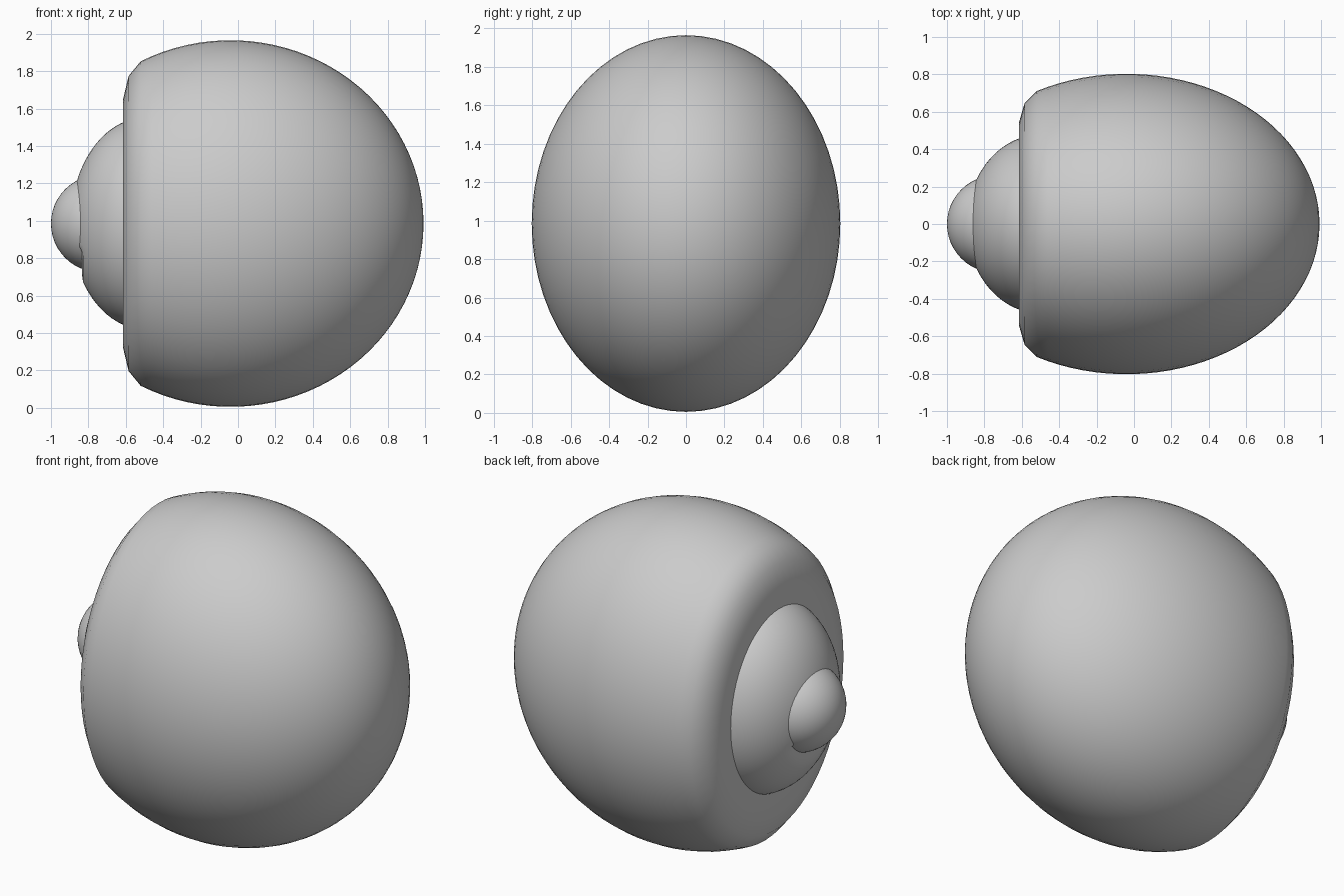
import bpy
from math import sin, cos, pi

if "Cube" in bpy.data.objects:
    bpy.data.objects.remove(bpy.data.objects["Cube"])

CZ = 0.985  # height of the common axis


def lathe(name, profile, ry, rz, segs=64):
    """Spin an (x, radius) profile round the x axis; radii scaled by ry, rz."""
    verts, faces, rings = [], [], []
    for x, r in profile:
        if r < 1e-5:
            rings.append([len(verts)] * segs)
            verts.append((x, 0, CZ))
        else:
            rings.append([len(verts) + i for i in range(segs)])
            for i in range(segs):
                a = 2 * pi * i / segs
                verts.append((x, r * ry * cos(a), CZ + r * rz * sin(a)))
    for p, q in zip(rings, rings[1:]):
        for i in range(segs):
            j = (i + 1) % segs
            f = list(dict.fromkeys((p[i], p[j], q[j], q[i])))
            faces.append(f[::-1])
    mesh = bpy.data.meshes.new(name)
    mesh.from_pydata(verts, [], faces)
    mesh.validate()
    ob = bpy.data.objects.new(name, mesh)
    bpy.context.collection.objects.link(ob)
    for poly in mesh.polygons:
        poly.use_smooth = True
    return ob


def arc(cx, rx, a0, a1, n):
    """Elliptic profile points, angle measured from -x."""
    return [(cx - rx * cos(a0 + (a1 - a0) * i / n),
             sin(a0 + (a1 - a0) * i / n)) for i in range(n + 1)]


# Main egg-shaped body with a flattened, soft-edged face at -x
face = [(-0.615, 0), (-0.615, 0.3), (-0.615, 0.55),
        (-0.614, 0.68), (-0.585, 0.805)]
lathe("body", face + arc(-0.04, 1.032, 1.0865, pi, 32), 0.803, 0.98)

# Middle dome, slightly flattened just below the tip
dome = lathe("middle_dome", arc(-0.5, 0.395, 0, pi / 2, 24), 0.478, 0.565)
for v in dome.data.vertices:
    if v.co.z < 0.85:
        v.co.x = max(v.co.x, -0.833)

# Small round tip
lathe("tip", arc(-0.74, 0.26, 0, pi, 24), 0.26, 0.26, 48)

# Outward normals
import bmesh
for ob in bpy.context.collection.objects:
    bm = bmesh.new()
    bm.from_mesh(ob.data)
    bmesh.ops.recalc_face_normals(bm, faces=bm.faces)
    bm.to_mesh(ob.data)
    bm.free()
